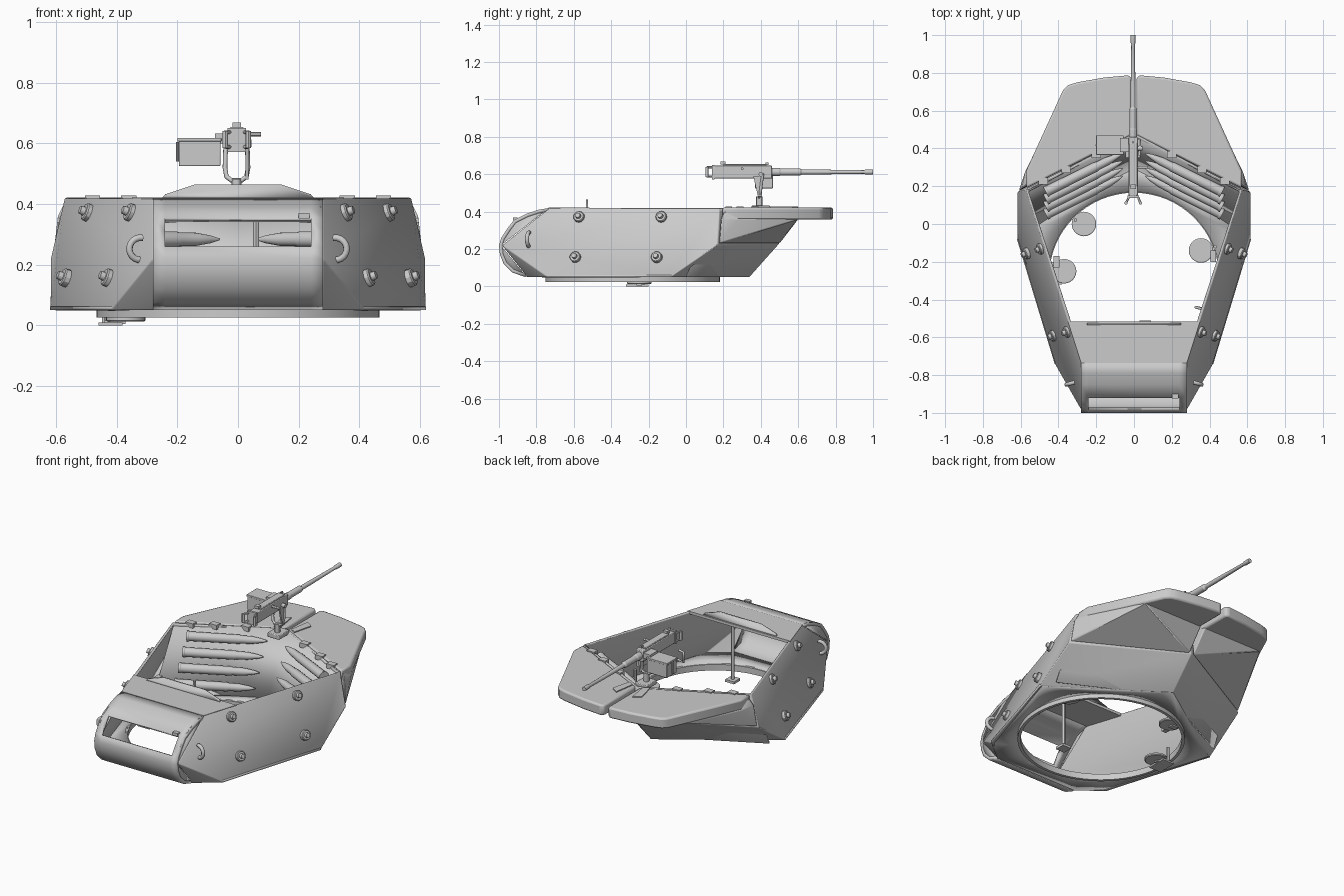
import bpy, bmesh, math
from mathutils import Vector

if "Cube" in bpy.data.objects:
    bpy.data.objects.remove(bpy.data.objects["Cube"])


def finish(name, bm, mirror=False, solid=0, bevel=0, fix=False):
    if fix:
        bmesh.ops.recalc_face_normals(bm, faces=bm.faces)
    me = bpy.data.meshes.new(name)
    bm.to_mesh(me)
    bm.free()
    ob = bpy.data.objects.new(name, me)
    bpy.context.collection.objects.link(ob)
    if mirror:
        ob.modifiers.new("mirror", 'MIRROR').merge_threshold = 0.001
    if solid:
        ob.modifiers.new("solid", 'SOLIDIFY').thickness = solid
    if bevel:
        b = ob.modifiers.new("bevel", 'BEVEL')
        b.width, b.segments = bevel, 2
        b.limit_method = 'ANGLE'
    return ob


def mesh(name, verts, faces, **kw):
    bm = bmesh.new()
    vs = [bm.verts.new(v) for v in verts]
    for f in faces:
        bm.faces.new([vs[i] for i in f])
    return finish(name, bm, **kw)


def prism(name, pts, z0, z1, **kw):
    n = len(pts)
    verts = [(x, y, z0) for x, y in pts] + [(x, y, z1) for x, y in pts]
    faces = [list(range(n)), list(range(n, 2 * n))]
    faces += [(i, (i + 1) % n, (i + 1) % n + n, i + n) for i in range(n)]
    return mesh(name, verts, faces, fix=True, **kw)


def box(name, x0, x1, y0, y1, z0, z1, **kw):
    return prism(name, [(x0, y0), (x1, y0), (x1, y1), (x0, y1)], z0, z1, **kw)


def hull(name, pts, **kw):
    bm = bmesh.new()
    for p in pts:
        bm.verts.new(p)
    bmesh.ops.convex_hull(bm, input=bm.verts)
    return finish(name, bm, fix=True, **kw)


def lathe(name, prof, origin, axis, n=20, closed=False, **kw):
    """Revolve (distance along axis, radius) pairs."""
    q = Vector(axis).to_track_quat('Z', 'Y')
    o = Vector(origin)
    bm = bmesh.new()
    rings = [[bm.verts.new(o + q @ Vector((r * math.cos(2 * math.pi * i / n), r * math.sin(2 * math.pi * i / n), t)))
              for i in range(n)] for t, r in prof]
    pairs = list(zip(rings, rings[1:]))
    if closed:
        pairs.append((rings[-1], rings[0]))
    for a, b in pairs:
        for i in range(n):
            bm.faces.new((a[i], a[(i + 1) % n], b[(i + 1) % n], b[i]))
    if not closed:
        bm.faces.new(rings[0])
        bm.faces.new(rings[-1])
    return finish(name, bm, fix=True, **kw)


def rod(name, a, b, r, n=12, **kw):
    d = Vector(b) - Vector(a)
    return lathe(name, [(0, r), (d.length, r)], a, d, n, **kw)


def wire(name, pts, r, mirror=False):
    cu = bpy.data.curves.new(name, 'CURVE')
    cu.dimensions, cu.bevel_depth, cu.use_fill_caps, cu.bevel_resolution = '3D', r, True, 2
    sp = cu.splines.new('POLY')
    sp.points.add(len(pts) - 1)
    for p, c in zip(sp.points, pts):
        p.co = (*c, 1)
    ob = bpy.data.objects.new(name, cu)
    bpy.context.collection.objects.link(ob)
    if mirror:
        ob.modifiers.new("mirror", 'MIRROR')


# Main armour shell: side plates, lower cheeks and V-shaped rear plates
H, A, D = (.42, -.74, .05), (.62, -.08, .05), (.617, .17, .22)
F, T, N, G = (.572, .18, .42), (.28, -.73, .42), (.28, -.985, .22), (.28, -.85, .05)
B, C, E = (0, .34, .05), (0, .5, .23), (0, .48, .42)
mesh("armour_shell", [H, A, D, F, T, N, G, B, C, E],
     [(0, 1, 2, 3, 4, 5), (1, 7, 8, 2), (2, 8, 9, 3), (5, 6, 0)], mirror=True, solid=.018, bevel=.006)
mesh("inner_rear_wall", [(0, .29, .055), (.57, .0, .055), (.56, .18, .42), (0, .46, .42)],
     [(0, 1, 2, 3)], mirror=True, solid=.012)

# Floor plate with round opening
CY = -.285
bm = bmesh.new()
right = [G[:2], H[:2], A[:2], B[:2]]
outer = right + [(-x, y) for x, y in right[::-1] if x]
circle = [(.455 * math.cos(a * math.pi / 32), CY + .455 * math.sin(a * math.pi / 32)) for a in range(64)]
for loop in (outer, circle):
    vs = [bm.verts.new((x, y, .05)) for x, y in loop]
    for i, v in enumerate(vs):
        bm.edges.new((v, vs[(i + 1) % len(vs)]))
bmesh.ops.triangle_fill(bm, edges=bm.edges, use_beauty=True)
for f in bm.faces:
    f.normal_update()
    if f.normal.z > 0:
        f.normal_flip()
finish("floor_plate", bm, solid=.012)
lathe("turret_ring", [(.025, .45), (.025, .467), (.062, .467), (.062, .45)], (0, CY, 0), (0, 0, 1), 64, closed=True)

# Curved front plate with window, its end cheeks, roof and upstand
prof = [(-.73, .42), (-.79, .41), (-.85, .39), (-.92, .355), (-.955, .31), (-.978, .26), (-.99, .22),
        (-.985, .17), (-.965, .12), (-.92, .075), (-.85, .05)]
xs = [-.28, -.24, .24, .28]
verts = [(x, y * 1.008 - .002 if z < .3 else y, z) for y, z in prof for x in xs]
faces = [(4 * i + j, 4 * i + 4 + j, 4 * i + 5 + j, 4 * i + 1 + j) for i in range(len(prof) - 1) for j in range(3)
         if not (j == 1 and 3 <= i <= 4)]
mesh("front_plate", verts, faces, solid=.018)
mesh("front_cheeks", [(.279, y, z) for y, z in prof], [list(range(7)), list(range(6, 11))], mirror=True, solid=.008)
box("window_notch", .2, .235, -.925, -.9, .352, .37)
prism("front_roof", [(-.35, -.515), (-.28, -.735), (.28, -.735), (.35, -.515)], .404, .421)
mesh("sight_upstand", [(-.25, -.535, .42), (.25, -.535, .42), (.24, -.535, .432), (.14, -.535, .465),
                       (-.14, -.535, .465), (-.24, -.535, .432)], [range(6)], solid=.012)
rod("roof_prop", (.06, -.54, .41), (.06, -.54, .07), .01)
box("prop_foot", .03, .09, -.57, -.51, .055, .07)

# Rear counterweights: flat slab on a wedge
prism("counterweight_slab", [(.013, .47), (.57, .19), (.572, .28), (.375, .71), (.35, .735), (.3, .75), (.16, .775),
                             (.03, .787), (.013, .775)], .357, .422, mirror=True, bevel=.012)
hull("counterweight_wedge", [(.013, .5, .23), (.61, .175, .23), (.595, .185, .36), (.575, .28, .36), (.42, .6, .36),
                             (.013, .6, .36), (.013, .485, .4), (.575, .2, .4)], mirror=True, bevel=.006)

# Raised pads and clips on the rear deck and rim
prism("deck_pad", [(.035, .47), (.07, .45), (.1, .57), (.055, .6)], .42, .428, mirror=True)
for i, (x, y) in enumerate([(.2, .375), (.36, .295), (.48, .235)]):
    box("rim_clip_%d" % i, x - .025, x + .025, y - .025, y + .012, .40, .428, mirror=True)


def side(y, z):
    return Vector((.28 + (y + .73) * .32 + (.42 - z) / .37 * .14, y, z))


# Side bosses and lifting hooks
nrm = Vector((1, -.32, .378)).normalized()
for i, (y, z) in enumerate([(-.57, .37), (-.13, .37), (-.59, .155), (-.155, .155)]):
    lathe("side_boss_%d" % i, [(-.005, .03), (.014, .03), (.018, .026), (.018, .015), (.034, .013)],
          side(y, z), nrm, 12, mirror=True)
hk = side(-.84, .25)
wire("lifting_hook", [(hk.x + .012 + .037 * math.cos(a), -.84 - .01 * math.cos(a), .252 + .037 * math.sin(a))
                      for a in [math.radians(-100 + 20 * k) for k in range(11)]], .011, mirror=True)

# Stowed shells on the sloped rear walls
along = Vector((.56, -.28, 0)).normalized()
for i in range(4):
    t = .14 + .235 * i
    p = Vector((.06, .23 + .17 * t, .07 + .35 * t))
    lathe("shell_%d" % i, [(0, .003), (.035, .013), (.09, .022), (.15, .023), (.16, .026), (.44, .027), (.445, .03), (.455, .03)],
          p, along, 16, mirror=True)

# Crew seats with brackets
for i, (x, y, z, w) in enumerate([(-.265, .0, .09, -.31), (-.37, -.25, .012, -.44), (.355, -.14, .09, .43)]):
    lathe("seat_%d" % i, [(0, .06), (.004, .065), (.013, .065), (.016, .06)], (x, y, z), (0, 0, 1), 24)
    box("seat_bracket_%d" % i, min(x, w), max(x, w), y - .015, y + .015, z - .008, z + .004)
    rod("seat_post_%d" % i, (w, y + .02, z - .006), (w, y + .02, z + .1), .009)
box("seat_step", -.46, -.38, -.32, -.2, 0, .01)
wire("wall_handle", [(.36, -.45, .2), (.325, -.44, .2), (.325, -.44, .14), (.37, -.45, .14)], .007)
for x, y in ((-.41, -.2), (.42, -.17)):
    box("wall_fitting", x - .015, x + .015, y - .03, y + .03, .2, .27)

# Machine gun: barrel, receiver, grips and sights
GZ = .612
lathe("gun_barrel", [(0, .022), (.05, .022), (.055, .019), (.16, .019), (.17, .013), (.26, .013), (.5, .0095), (.51, .013), (.55, .013)],
      (-.005, .45, GZ), (0, 1, 0), 16)
box("gun_receiver", -.03, .022, .15, .46, .577, .646, bevel=.004)
box("gun_top_cover", -.026, .018, .2, .43, .644, .654, bevel=.003)
box("gun_back_plate", -.035, .027, .138, .152, .572, .65)
box("rear_sight", -.018, .01, .185, .21, .652, .668)
box("front_sight", -.008, -.002, .425, .44, .65, .664)
for x in (-.042, .034):
    rod("spade_grip", (x, .112, .585), (x, .112, .64), .009)
    for z in (.588, .637):
        rod("grip_arm", (x, .112, z), (x * .6, .145, z), .006)
rod("charging_handle", (.02, .3, .63), (.075, .3, .63), .007)
rod("gun_side_pin", (-.05, .4, .6), (.045, .4, .6), .012)

# Gun cradle, pintle and ammunition box
wire("gun_cradle", [(.03, .41, .605), (.033, .4, .52), (.028, .395, .49), (.012, .39, .478), (-.022, .39, .478),
                    (-.038, .395, .49), (-.043, .4, .52), (-.04, .41, .605)], .008)
rod("gun_pintle", (-.005, .392, .42), (-.005, .392, .482), .017)
box("pintle_base", -.045, .035, .35, .45, .405, .432, bevel=.004)
hull("cradle_brace", [(x, y, z) for x in (.024, .034) for y, z in
                      ((.36, .59), (.41, .59), (.385, .48), (.405, .48))])
box("ammo_box", -.195, -.058, .37, .465, .525, .612, bevel=.003)
box("ammo_box_lid", -.2, -.055, .366, .469, .606, .618, bevel=.002)
box("ammo_feed_tray", -.075, -.02, .38, .455, .6, .632)
rod("ammo_latch", (-.2, .417, .54), (-.2, .417, .605), .005, 8)

# Smooth shading with sharp creases
bpy.ops.object.select_all(action='DESELECT')
for ob in bpy.context.scene.objects:
    if ob.type == 'MESH':
        ob.select_set(True)
        bpy.context.view_layer.objects.active = ob
bpy.ops.object.shade_smooth_by_angle(angle=math.radians(30))
